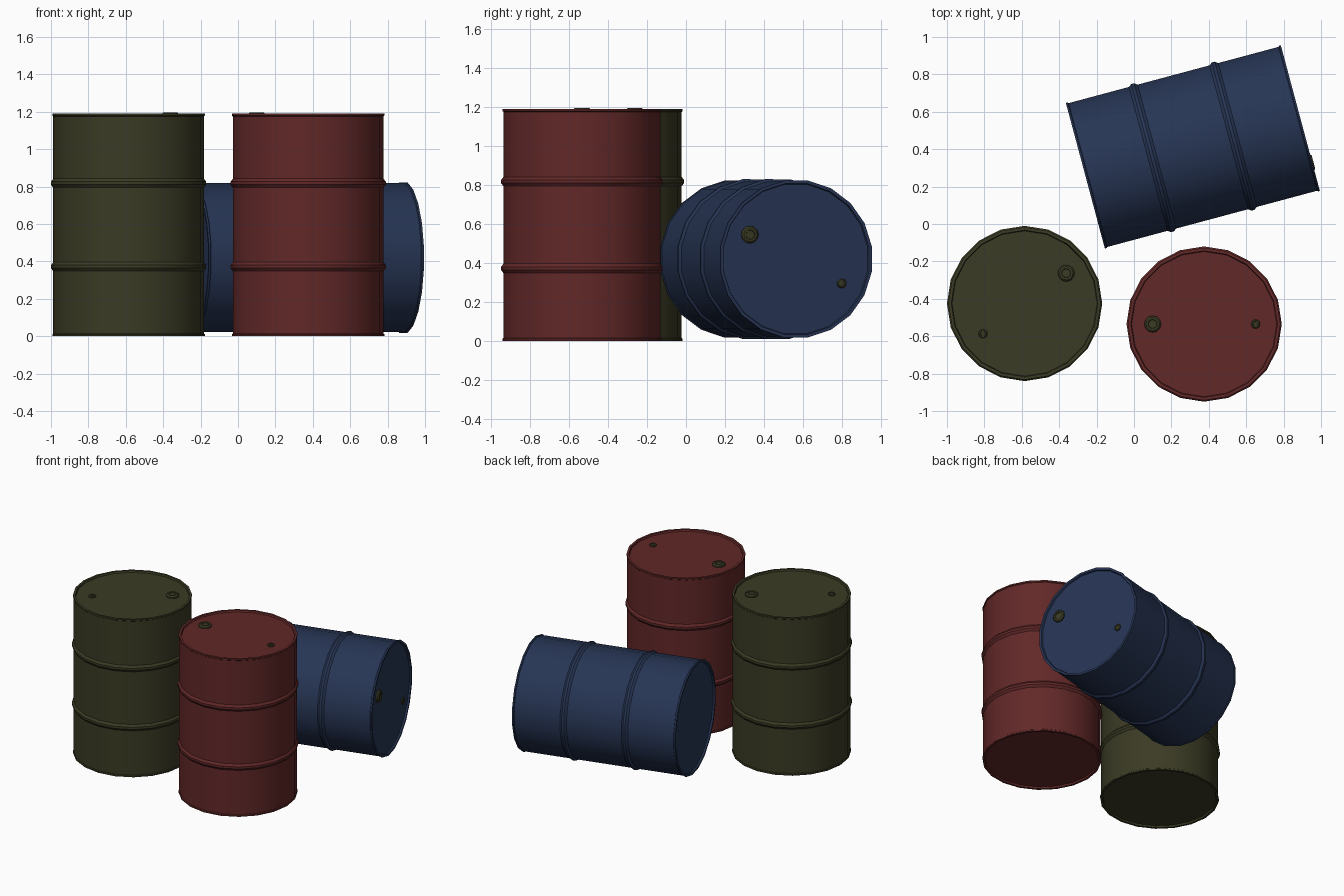
import bpy, bmesh, math
from mathutils import Matrix, Vector

if "Cube" in bpy.data.objects:
    bpy.data.objects.remove(bpy.data.objects["Cube"])

SIDES = 20
H = 1.19


def material(name, rgb):
    m = bpy.data.materials.new(name)
    m.diffuse_color = (*rgb, 1)
    m.use_nodes = True
    m.node_tree.nodes["Principled BSDF"].inputs["Base Color"].default_value = m.diffuse_color
    return m


red = material("dark_red", (0.122, 0.021, 0.021))
blue = material("navy_blue", (0.020, 0.036, 0.090))
olive = material("dark_olive", (0.043, 0.043, 0.018))


def lathe(name, profile, sides, mat, matrix):
    """Revolve (radius, z) points about local z and cap both ends."""
    bm = bmesh.new()
    rings = []
    for r, z in profile:
        rings.append([bm.verts.new((r * math.cos(2 * math.pi * i / sides),
                                    r * math.sin(2 * math.pi * i / sides), z))
                      for i in range(sides)])
    for a, b in zip(rings, rings[1:]):
        for i in range(sides):
            j = (i + 1) % sides
            bm.faces.new((a[i], a[j], b[j], b[i]))
    bm.faces.new(rings[0][::-1])
    bm.faces.new(rings[-1])
    bmesh.ops.recalc_face_normals(bm, faces=bm.faces)
    me = bpy.data.meshes.new(name)
    bm.to_mesh(me)
    bm.free()
    me.materials.append(mat)
    ob = bpy.data.objects.new(name, me)
    bpy.context.collection.objects.link(ob)
    ob.matrix_world = matrix
    bpy.ops.object.select_all(action='DESELECT')
    ob.select_set(True)
    bpy.context.view_layer.objects.active = ob
    bpy.ops.object.shade_smooth_by_angle(angle=math.radians(30))
    return ob


# Drum side: rolled rims, two raised hoops, recessed ends
R, RIM, HOOP = 0.403, 0.408, 0.415
side = [(0.388, 0.012), (0.392, 0.0), (RIM, 0.0), (RIM, 0.010), (R, 0.014)]
for hz in (0.372, 0.818):
    side += [(R, hz - 0.024), (HOOP, hz - 0.008), (HOOP, hz + 0.008), (R, hz + 0.024)]
side += [(R, H - 0.014), (RIM, H - 0.010), (RIM, H), (0.392, H), (0.388, H - 0.012)]


def bung(r, h):
    z = H - 0.014
    return [(r, z), (r, z + h * 0.6), (r * 0.8, z + h), (r * 0.55, z + h),
            (r * 0.5, z + h * 0.7)]


def drum(colour, mat, matrix):
    lathe(colour + "_drum_body", side, SIDES, mat, matrix)
    # Large and small bung on opposite sides of the lid
    lathe(colour + "_drum_large_bung", bung(0.045, 0.021), 12, olive,
          matrix @ Matrix.Translation((0.275, 0, 0)))
    lathe(colour + "_drum_small_bung", bung(0.025, 0.014), 10, olive,
          matrix @ Matrix.Translation((-0.275, 0, 0)))


# Two standing drums
drum("olive", olive, Matrix.Translation((-0.585, -0.425, 0)) @ Matrix.Rotation(math.radians(36), 4, 'Z'))
drum("red", red, Matrix.Translation((0.375, -0.535, 0)) @ Matrix.Rotation(math.pi, 4, 'Z'))

# Drum lying on its side, turned 15 degrees
t = math.radians(15)
axis = Vector((math.cos(t), math.sin(t), 0))
across = Vector((-math.sin(t), math.cos(t), 0))
x = (-0.89 * across + 0.455 * Vector((0, 0, 1))).normalized()
y = axis.cross(x)
lying = Matrix((x, y, axis)).transposed().to_4x4()
drum("blue", blue, Matrix.Translation((-0.26, 0.258, 0.42)) @ lying)
